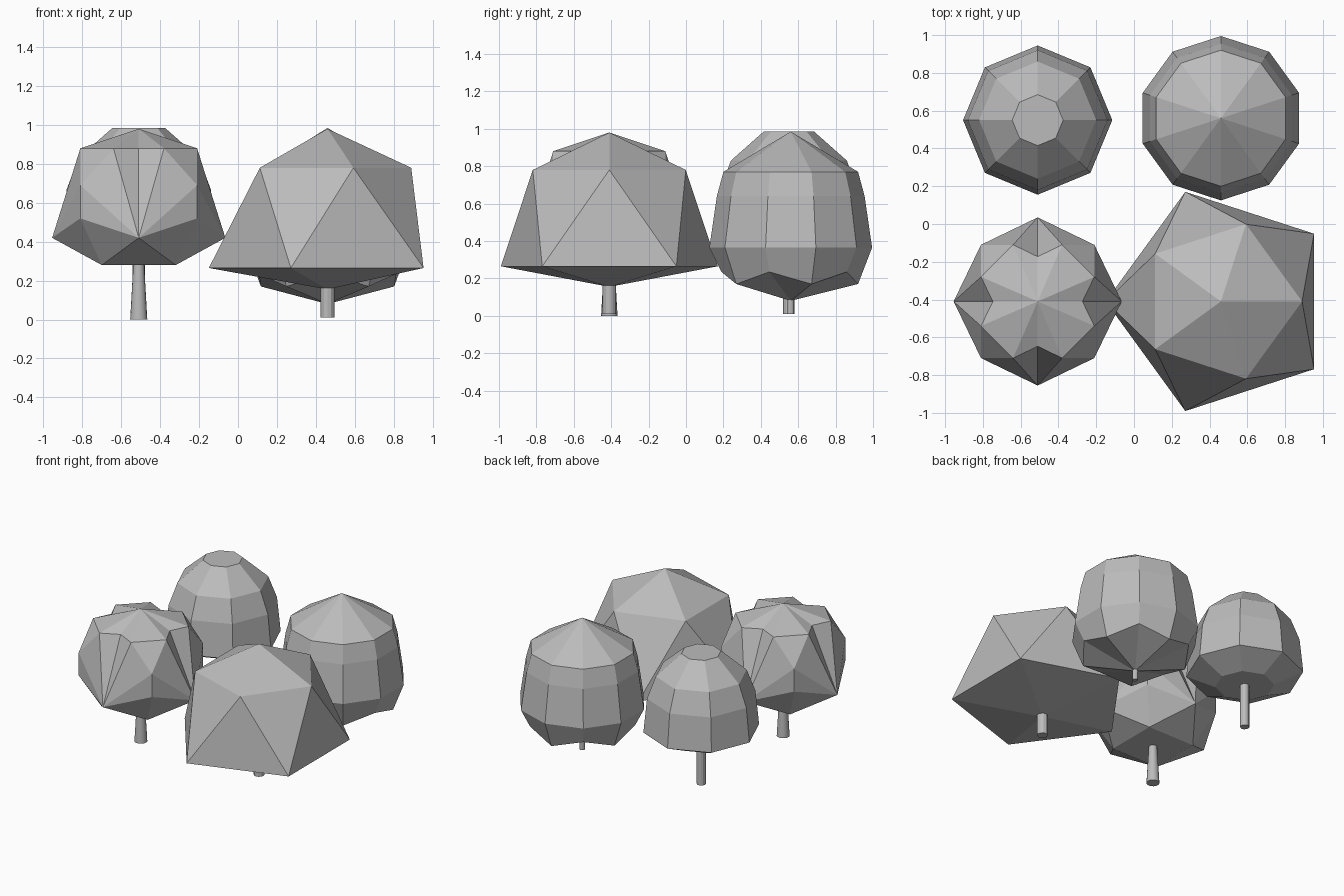
import bpy, bmesh, math
from mathutils import Vector, Matrix

if "Cube" in bpy.data.objects:
    bpy.data.objects.remove(bpy.data.objects["Cube"])

grey = bpy.data.materials.new("plain grey")
grey.diffuse_color = (0.5, 0.5, 0.5, 1)
grey.use_nodes = True
grey.node_tree.nodes["Principled BSDF"].inputs["Base Color"].default_value = grey.diffuse_color


def finish(bm, name, x, y):
    bmesh.ops.remove_doubles(bm, verts=bm.verts, dist=1e-4)
    bmesh.ops.recalc_face_normals(bm, faces=bm.faces)
    me = bpy.data.meshes.new(name)
    bm.to_mesh(me)
    bm.free()
    me.materials.append(grey)
    ob = bpy.data.objects.new(name, me)
    ob.location = (x, y, 0)
    bpy.context.collection.objects.link(ob)
    return ob


def ring(n, r, z, start=0):
    return [Vector((r * math.cos(start + i * math.tau / n),
                    r * math.sin(start + i * math.tau / n), z)) for i in range(n)]


def crown(name, x, y, rings, bottom, top):
    """Rings of equal count joined by bands, closed to a centre point each end."""
    bm = bmesh.new()
    rows = [[bm.verts.new(p) for p in r] for r in rings]
    n = len(rows[0])
    for a, b in zip(rows, rows[1:]):
        for i in range(n):
            j = (i + 1) % n
            bm.faces.new((a[i], a[j], b[j], b[i]))
    for row, z in ((rows[0], bottom), (rows[-1], top)):
        if abs(row[0].co.z - z) < 1e-4:
            bm.faces.new(row)
        else:
            tip = bm.verts.new((0, 0, z))
            for i in range(n):
                bm.faces.new((row[i], row[(i + 1) % n], tip))
    return finish(bm, name, x, y)


def trunk(name, x, y, r0, r1, z0, z1, sides=12):
    return crown(name, x, y, [ring(sides, r0, z0), ring(sides, r1, z1)], z0, z1)


# Front left tree: star-shaped crown, one quarter turned four times
T, O = Vector((0, 0, .98)), Vector((0, 0, .28))
P, N = Vector((0, -.445, .42)), Vector((0, -.237, .88))
L, R = Vector((-.13, -.3, .88)), Vector((.13, -.3, .88))
CL, CR = Vector((-.3, -.3, .69)), Vector((.3, -.3, .69))
DL, DR = Vector((-.3, -.3, .52)), Vector((.3, -.3, .52))
BL, BR = Vector((-.19, -.19, .28)), Vector((.19, -.19, .28))
NL = Vector((.3, -.13, .88))
quarter = [(T, L, N), (T, N, R), (T, R, NL), (P, N, L), (P, R, N), (P, L, CL),
           (P, CR, R), (CR, NL, R), (P, CL, DL), (P, DR, CR), (P, DL, BL),
           (P, BR, DR), (P, BL, BR), (O, BR, BL)]
bm = bmesh.new()
for k in range(4):
    rot = Matrix.Rotation(k * math.pi / 2, 3, 'Z')
    for f in quarter:
        bm.faces.new([bm.verts.new(rot @ p) for p in f])
finish(bm, "star_crown", -.51, -.41)
flared = trunk("flared_trunk", -.51, -.41, .044, .027, 0, .3, 16)
for p in flared.data.polygons:
    p.use_smooth = abs(p.normal.z) < .5

# Front right tree: five-sided crown, wide at the bottom
bm = bmesh.new()
pts = ring(5, .43, .78) + ring(5, .61, .265, math.pi / 5)
pts += [Vector((0, 0, .98)), Vector((0, 0, .155))]
bmesh.ops.convex_hull(bm, input=[bm.verts.new(p) for p in pts])
finish(bm, "wide_crown", .46, -.41)
trunk("wide_tree_trunk", .46, -.41, .036, .036, .01, .2)

# Back left tree: eight-sided dome with a flat top
dome = [(.2, .33), (.395, .42), (.37, .67), (.31, .83), (.135, .985)]
crown("dome_crown", -.51, .55, [ring(8, r, z) for r, z in dome], .33, .985)
trunk("dome_trunk", -.51, .55, .031, .031, .01, .35)

# Back right tree: ten-sided pointed crown with a zigzag lower edge
q = math.pi / 2
low = [p if i % 2 == 0 else Vector((p.x * 1.03, p.y * 1.03, .235))
       for i, p in enumerate(ring(10, .36, .17, q))]
crown("pointed_crown", .46, .56,
      [low, ring(10, .435, .365, q), ring(10, .395, .64, q), ring(10, .36, .77, q)],
      .08, .985)
trunk("pointed_trunk", .46, .56, .018, .018, .01, .12)
